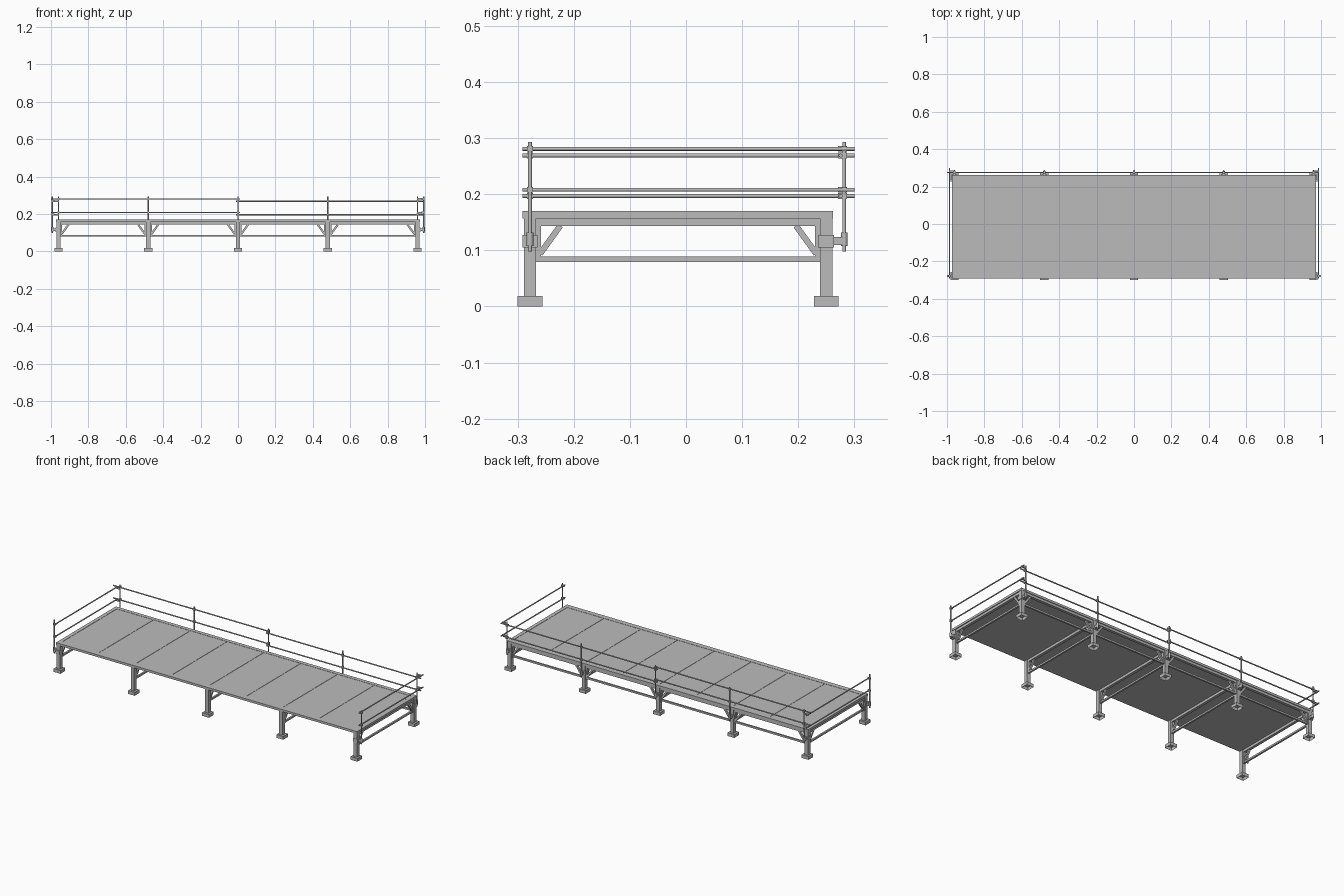
import bpy, bmesh
from mathutils import Vector

old = bpy.data.objects.get("Cube")
if old:
    bpy.data.objects.remove(old, do_unlink=True)

steel = bpy.data.materials.new("steel_grey")
steel.use_nodes = True
grey = (0.5, 0.5, 0.5, 1)
steel.diffuse_color = grey
steel.node_tree.nodes["Principled BSDF"].inputs["Base Color"].default_value = grey


def finish(bm, name):
    mesh = bpy.data.meshes.new(name)
    bm.to_mesh(mesh)
    bm.free()
    mesh.materials.append(steel)
    obj = bpy.data.objects.new(name, mesh)
    bpy.context.scene.collection.objects.link(obj)
    return obj


def box(name, x, y, z, open_bottom=False):
    """Box given by its (low, high) range on each axis."""
    bm = bmesh.new()
    bmesh.ops.create_cube(bm, size=1)
    for v in bm.verts:
        v.co = [r[0] if c < 0 else r[1] for c, r in zip(v.co, (x, y, z))]
    if open_bottom:
        bm.normal_update()
        low = [f for f in bm.faces if f.normal.z < -0.9]
        bmesh.ops.delete(bm, geom=low, context='FACES_ONLY')
    return finish(bm, name)


def around(c, half):
    return (c - half, c + half)


def bar(name, start, end, radius, sides=10):
    """Straight round tube, or a square bar with four sides."""
    a, b = Vector(start), Vector(end)
    bm = bmesh.new()
    bmesh.ops.create_cone(bm, cap_ends=True, segments=sides, radius1=radius,
                          radius2=radius, depth=(b - a).length)
    if sides == 4:
        bmesh.ops.rotate(bm, verts=bm.verts, cent=(0, 0, 0),
                         matrix=Vector((1, 1, 0)).to_track_quat('X', 'Z').to_matrix())
    turn = (b - a).to_track_quat('Z', 'Y').to_matrix()
    bmesh.ops.rotate(bm, verts=bm.verts, cent=(0, 0, 0), matrix=turn)
    bmesh.ops.translate(bm, verts=bm.verts, vec=(a + b) / 2)
    if sides > 4:
        for f in bm.faces:
            f.smooth = len(f.verts) == 4
    return finish(bm, name)


FRONT, BACK = -0.278, 0.25      # leg rows
LEGS = [-0.96, -0.48, 0, 0.48, 0.96]
TUBE = 0.0035
POST_Z = (0.098, 0.293)
HIGH, LOW = (0.281, 0.208), (0.269, 0.197)

# Deck: perimeter frame and eight panels with narrow seams
for y in ((-0.291, -0.262), (0.24, 0.262)):
    box("deck_long_edge", (-0.973, 0.973), y, (0.157, 0.17))
for x in ((-0.973, -0.952), (0.952, 0.973)):
    box("deck_end_edge", x, (-0.262, 0.24), (0.157, 0.17))
for i in range(8):
    x0 = -0.952 + i * 0.238
    box("deck_panel", (x0 + 0.001, x0 + 0.237), (-0.261, 0.239), (0.158, 0.1692))
box("deck_underlay", (-0.952, 0.952), (-0.262, 0.24), (0.157, 0.162))

# Transverse frames: legs, feet, beams and knee braces
for x in LEGS:
    for y, inward in ((FRONT, 1), (BACK, -1)):
        box("leg", around(x, 0.011), around(y, 0.011), (0.0187, 0.157))
        box("foot", around(x, 0.022), around(y, 0.022), (0, 0.0187), True)
        inner = y + inward * 0.011
        box("brace_plate", around(x, 0.007), sorted((inner, inner + inward * 0.009)),
            (0.079, 0.143))
        bar("cross_brace", (x, y + inward * 0.018, 0.094),
            (x, y + inward * 0.054, 0.144), 0.0075, 4)
    box("cross_beam", around(x, 0.008), (FRONT, BACK), (0.143, 0.157))
    box("cross_tie", around(x, 0.005), (FRONT, BACK), (0.079, 0.089))

# Lengthwise bracing along the back row
box("back_beam", (-0.96, 0.96), around(BACK, 0.008), (0.143, 0.157))
box("back_tie", (-0.96, 0.96), around(BACK, 0.005), (0.079, 0.089))
for x in LEGS:
    for side in (-1, 1):
        if abs(x + side * 0.05) < 0.97:
            box("brace_plate", sorted((x + side * 0.011, x + side * 0.019)),
                around(BACK, 0.007), (0.079, 0.143))
            bar("back_brace", (x + side * 0.018, BACK, 0.094),
                (x + side * 0.054, BACK, 0.144), 0.0075, 4)


def rail_post(x, y):
    bar("rail_post", (x, y, POST_Z[0]), (x, y, POST_Z[1]), TUBE)
    bar("post_clamp", (x, y, 0.108), (x, y, 0.132), 0.006)


# Back guard rail, stepped at the middle post
for x in LEGS:
    rail_post(x, 0.282)
    box("clamp_bracket", around(x, 0.015), (0.235, 0.264), (0.105, 0.127))
    box("clamp_arm", around(x, 0.006), (0.264, 0.28), (0.11, 0.124))
for ends, heights in (((-1, 0.01), HIGH), ((-0.01, 0.99), LOW)):
    for z in heights:
        bar("back_rail", (ends[0], 0.2755, z), (ends[1], 0.2755, z), TUBE)
        for x in LEGS:
            if ends[0] < x < ends[1]:
                box("rail_coupler", around(x, 0.005), (0.271, 0.287), around(z, 0.005))

# End guard rails
for side, heights in ((-1, LOW), (1, HIGH)):
    x = side * 0.993
    rail_post(x, FRONT)
    box("clamp_bracket", around(side * 0.963, 0.014), around(FRONT, 0.0135), (0.105, 0.127))
    box("clamp_arm", sorted((side * 0.975, side * 0.991)), around(FRONT, 0.006),
        (0.11, 0.124))
    for z in heights:
        rail_x = side * 0.9865
        bar("end_rail", (rail_x, -0.291, z), (rail_x, 0.3, z), TUBE)
        box("rail_coupler", sorted((side * 0.982, side * 0.998)), around(FRONT, 0.005),
            around(z, 0.005))
        box("corner_coupler", sorted((side * 0.96, side * 0.989)), around(0.282, 0.004),
            around(z, 0.004))
